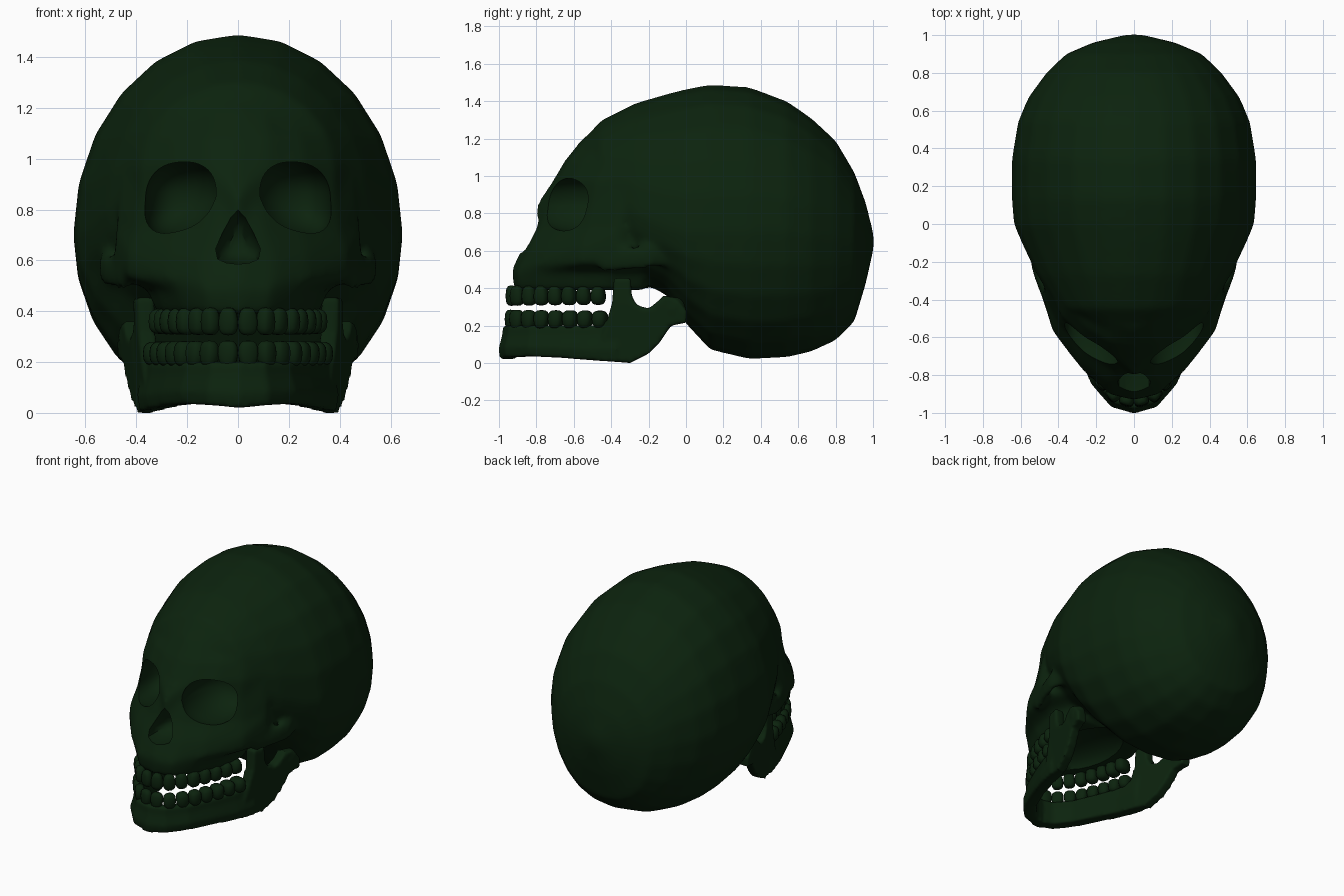
import bpy, bmesh, math
from mathutils import Vector

if "Cube" in bpy.data.objects:
    bpy.data.objects.remove(bpy.data.objects["Cube"])

bone = bpy.data.materials.new("dark green bone")
bone.diffuse_color = (0.0035, 0.0165, 0.0042, 1)
bone.use_nodes = True
bone.node_tree.nodes["Principled BSDF"].inputs["Base Color"].default_value = bone.diffuse_color


def make(name, bm):
    bmesh.ops.recalc_face_normals(bm, faces=bm.faces)
    me = bpy.data.meshes.new(name)
    bm.to_mesh(me)
    bm.free()
    ob = bpy.data.objects.new(name, me)
    bpy.context.collection.objects.link(ob)
    me.materials.append(bone)
    return ob


def loft(bm, rings):
    """Closed tube through rings of equal length, with capped ends."""
    vs = [[bm.verts.new(p) for p in r] for r in rings]
    n = len(vs[0])
    for a, b in zip(vs, vs[1:]):
        for i in range(n):
            j = (i + 1) % n
            bm.faces.new((a[i], a[j], b[j], b[i]))
    bm.faces.new(vs[0])
    bm.faces.new(vs[-1])


def ellipsoid(bm, centre, radii, seg=24, rings=14, power=1.0):
    """Ellipsoid, boxier when power is below 1."""
    new = bmesh.ops.create_uvsphere(bm, u_segments=seg, v_segments=rings, radius=1)["verts"]
    for v in new:
        v.co = Vector([centre[k] + radii[k] * math.copysign(abs(v.co[k]) ** power, v.co[k])
                       for k in range(3)])
    return new


def apply_modifiers(ob):
    dg = bpy.context.evaluated_depsgraph_get()
    me = bpy.data.meshes.new_from_object(ob.evaluated_get(dg))
    ob.modifiers.clear()
    ob.data = me


def smooth(ob, angle):
    bpy.ops.object.select_all(action='DESELECT')
    ob.select_set(True)
    bpy.context.view_layer.objects.active = ob
    bpy.ops.object.shade_smooth_by_angle(angle=math.radians(angle))


def voxel_union(ob, size, iterations):
    m = ob.modifiers.new("union", 'REMESH')
    m.mode, m.voxel_size = 'VOXEL', size
    s = ob.modifiers.new("soften", 'SMOOTH')
    s.factor, s.iterations = 0.5, iterations


# Skull: cranium sections (y, top, bottom, half width, widest height)
bm = bmesh.new()
sections = [(-.60, 1.14, .88, .15, 1.0), (-.45, 1.30, .62, .395, .92), (-.27, 1.39, .45, .515, .80),
            (-.1, 1.44, .36, .595, .72), (0, 1.465, .21, .637, .70), (.13, 1.49, .07, .648, .70),
            (.34, 1.475, .02, .648, .70), (.54, 1.40, .03, .615, .70), (.67, 1.31, .06, .56, .68),
            (.8, 1.19, .12, .465, .67), (.9, 1.02, .22, .36, .65), (.96, .86, .42, .22, .65),
            (1.003, .69, .61, .04, .65)]
rings = []
for y, top, bot, w, zc in sections:
    ring = []
    for i in range(24):
        a = math.tau * i / 24
        c, s = math.cos(a), math.sin(a)
        p = 1.0 if s >= 0 else 0.87
        ring.append((w * math.copysign(abs(c) ** p, c), y,
                     zc + s * ((top - zc) if s > 0 else (zc - bot))))
    rings.append(ring)
loft(bm, rings)

# Face: horizontal slices from the midline round to the side
slices = {.39: [(0, -.92), (.12, -.89), (.21, -.78), (.29, -.6), (.32, -.42)],
          .49: [(0, -.935), (.13, -.905), (.24, -.79), (.32, -.62), (.36, -.4)],
          .53: [(0, -.92), (.14, -.88), (.28, -.77), (.43, -.57), (.48, -.37)],
          .62: [(0, -.875), (.14, -.835), (.27, -.74), (.43, -.56), (.49, -.37)],
          .72: [(0, -.81), (.1, -.785), (.25, -.68), (.40, -.53), (.485, -.36)],
          .85: [(0, -.80), (.075, -.74), (.24, -.635), (.38, -.51), (.47, -.35)],
          .97: [(0, -.715), (.12, -.69), (.26, -.61), (.38, -.49), (.45, -.34)],
          1.08: [(0, -.65), (.12, -.63), (.25, -.55), (.35, -.45), (.41, -.33)],
          1.2: [(0, -.555), (.1, -.53), (.2, -.45), (.28, -.37), (.31, -.28)]}
rings = []
for z, pts in slices.items():
    half = pts + [(pts[-1][0] - .06, -.22)]
    rings.append([(x, y, z) for x, y in half] + [(-x, y, z) for x, y in half[:0:-1]])
loft(bm, rings)

# Cheek arches running back into the temples
for s in (1, -1):
    path = [(.44, -.46, .55), (.47, -.37, .55), (.505, -.28, .56), (.525, -.2, .57), (.50, -.1, .58)]
    loft(bm, [[(s * (x + .025 * math.cos(k * math.tau / 8)), y,
                z + .07 * math.sin(k * math.tau / 8)) for k in range(8)] for x, y, z in path])
skull = make("skull", bm)
voxel_union(skull, .018, 12)
apply_modifiers(skull)


# Eye socket, nose opening and palate hollow cut from the skull
def cut(target, bm):
    c = make("cutter", bm)
    c.hide_render = True
    m = target.modifiers.new("cut", 'BOOLEAN')
    m.operation, m.solver, m.object = 'DIFFERENCE', 'EXACT', c
    apply_modifiers(target)
    bpy.data.objects.remove(c)


bm = bmesh.new()
for v in ellipsoid(bm, (0, 0, 0), (.148, .23, .143), 32, 20, .86):
    x, y, z = v.co
    v.co = Vector((.217 + x - .07 * y - .1 * z * (z < 0), y - .585 + .35 * x,
                   .845 + z - (.16 * x if z < 0 else .05 * x)))
cut(skull, bm)
bm = bmesh.new()
pear = [(0, .80), (.03, .77), (.06, .71), (.088, .645), (.08, .605), (.045, .59), (0, .585)]
outline = pear + [(-x, z) for x, z in pear[-2:0:-1]]
loft(bm, [[(x * k, y, .67 + (z - .67) * k) for x, z in outline]
          for y, k in ((-1.0, 1.0), (-.80, 1.0), (-.72, .8), (-.68, .4))])
cut(skull, bm)
bm = bmesh.new()
ellipsoid(bm, (0, -.5, .36), (.21, .32, .12))
cut(skull, bm)

# Right half mirrored so both sides match
m = skull.modifiers.new("mirror", 'MIRROR')
m.use_axis[0] = True
m.use_bisect_axis[0] = True
apply_modifiers(skull)
smooth(skull, 50)

# Lower jaw: body swept round the arch (x, y, bottom, top)
bm = bmesh.new()
half = [(0, -.95, .02, .20), (.09, -.925, .03, .20), (.18, -.82, .036, .20), (.25, -.66, .028, .20),
        (.31, -.5, .015, .20), (.345, -.36, .005, .23)]
path = [(-x, y, b, t) for x, y, b, t in half[:0:-1]] + half
rings = []
for i, (x, y, b, t) in enumerate(path):
    p, q = path[max(i - 1, 0)], path[min(i + 1, len(path) - 1)]
    d = Vector((q[0] - p[0], q[1] - p[1], 0)).normalized()
    n = Vector((d.y, -d.x, 0))
    h = t - b
    rings.append([Vector((x, y, b + f * h)) + n * o for o, f in
                  ((.045, 0), (.055, .3), (.035, .7), (.03, 1), (-.03, 1), (-.04, .6), (-.035, 0))])
loft(bm, rings)

# Rear branches of the jaw with the two prongs at the top
prongs = [(-.48, .015), (-.3, 0), (-.2, .05), (-.14, .11), (-.08, .2), (0, .215), (.005, .28),
          (-.06, .35), (-.12, .36), (-.15, .33), (-.2, .29), (-.265, .31), (-.29, .36),
          (-.295, .455), (-.385, .455), (-.395, .32), (-.43, .2)]
for s in (1, -1):
    loft(bm, [[(s * (.35 + .22 * (y + .35) + .06 * min(z, .3) + o), y, z) for y, z in prongs]
              for o in (-.035, .035)])
    ellipsoid(bm, (s * .425, -.06, .29), (.045, .06, .065), 12, 8)
jaw = make("lower_jaw", bm)
voxel_union(jaw, .012, 5)
apply_modifiers(jaw)
smooth(jaw, 60)


# Teeth spaced evenly along each dental arch
def teeth(name, arch, low, high, upper):
    bm = bmesh.new()
    pts = [Vector((x, y)) for x, y in arch]
    lengths = [(b - a).length for a, b in zip(pts, pts[1:])]
    step = sum(lengths) / 8
    for k in range(8):
        d = (k + .5) * step
        for a, b, ln in zip(pts, pts[1:], lengths):
            if d <= ln:
                break
            d -= ln
        pos, t = a.lerp(b, d / ln), (b - a).normalized()
        depth = .028 + .004 * k
        tall = 1 - .012 * k
        for s in (1, -1):
            for v in ellipsoid(bm, (0, 0, 0), (step * .49, depth, (high - low) / 2 * tall), 12, 8, .7):
                u, w, z = v.co
                edge = z if upper else -z
                u *= 1 - 3 * max(edge, 0)
                v.co = Vector((s * (pos.x + t.x * u + t.y * w), pos.y + t.y * u - t.x * w,
                               (low + high) / 2 + z))
    smooth(make(name, bm), 60)


teeth("upper_teeth", [(0, -.945), (.1, -.915), (.2, -.78), (.27, -.6), (.305, -.43)], .305, .415, True)
teeth("lower_teeth", [(0, -.95), (.1, -.92), (.2, -.8), (.28, -.6), (.33, -.42)], .18, .285, False)
